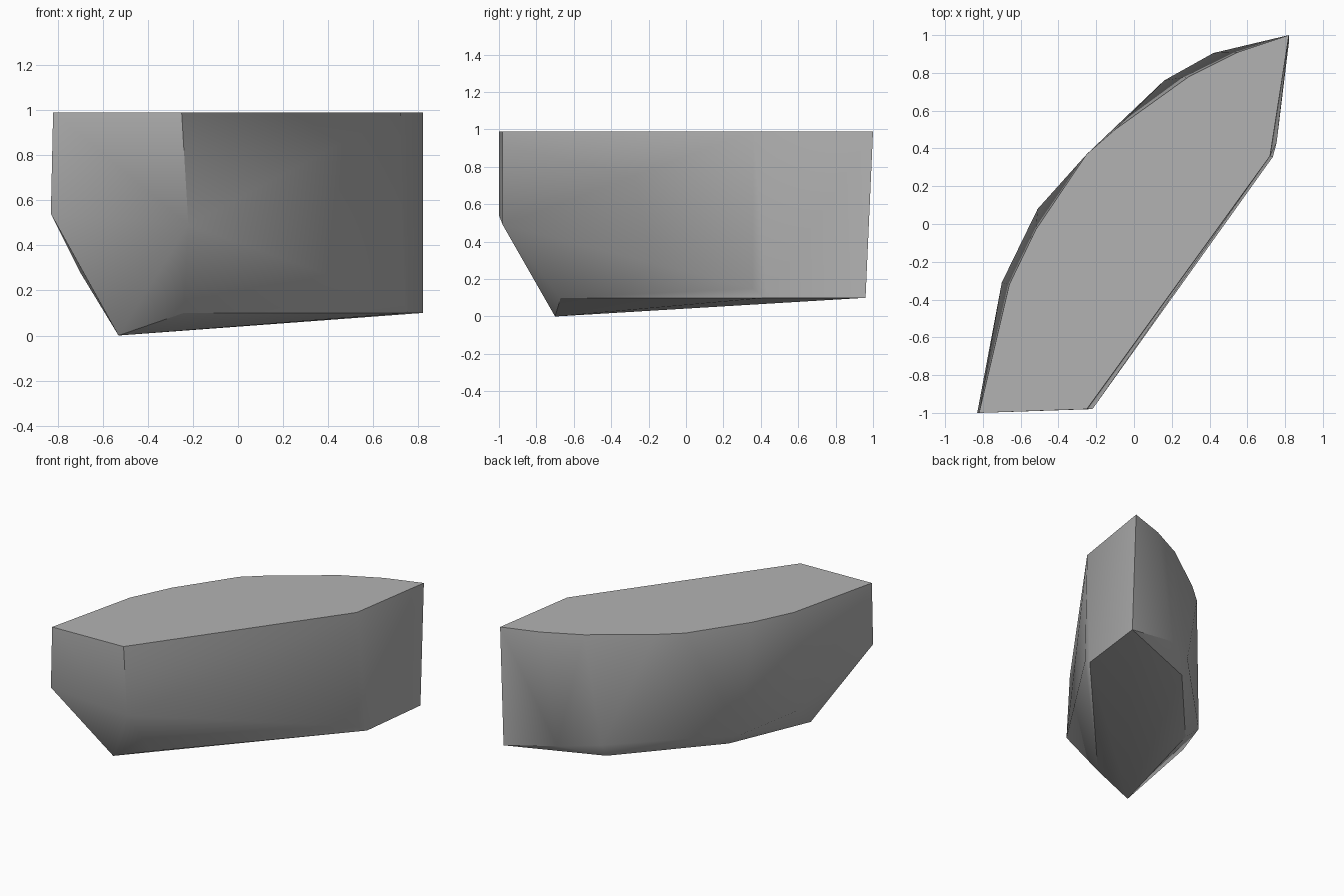
import bpy, bmesh, math

cube = bpy.data.objects.get("Cube")
if cube:
    bpy.data.objects.remove(cube, do_unlink=True)

TOP = 0.99      # flat deck height
FLOOR = 0.10    # rim of the underside

# Flat top outline, counter-clockwise from the front
deck = [(-0.82, -1.0), (-0.25, -0.98), (0.72, 0.36), (0.82, 1.0), (0.55, 0.91),
        (0.29, 0.78), (-0.10, 0.50), (-0.25, 0.37), (-0.52, -0.03), (-0.66, -0.32)]

# Lower edge of the side walls
wall_base = [(-0.83, -1.0, 0.54), (-0.22, -0.98, 0.49), (0.735, 0.355, 0.15),
             (0.42, 0.905, 0.18), (0.16, 0.76, 0.20), (-0.51, 0.08, 0.20),
             (-0.70, -0.31, 0.28)]

# Underside rim and its lowest point
under_rim = [(-0.24, -0.67), (0.755, 0.43), (0.82, 0.96), (0.16, 0.70), (-0.40, 0.07)]
keel = (-0.53, -0.70, 0.0)

points = [(x, y, TOP) for x, y in deck] + wall_base
points += [(x, y, FLOOR) for x, y in under_rim] + [keel]

# Wrap the outlines in one faceted solid
bm = bmesh.new()
for p in points:
    bm.verts.new(p)
bmesh.ops.convex_hull(bm, input=bm.verts)
bmesh.ops.dissolve_limit(bm, angle_limit=math.radians(0.5), verts=bm.verts, edges=bm.edges)
bmesh.ops.recalc_face_normals(bm, faces=bm.faces)
bm.normal_update()

# Smooth walls, with crisp deck, underside and corner edges
for f in bm.faces:
    f.smooth = True
for e in bm.edges:
    a, b = (f.normal for f in e.link_faces)
    deck_edge = max(a.z, b.z) > 0.8
    under_edge = (a.z < -0.8) != (b.z < -0.8)
    e.smooth = not (deck_edge or under_edge or a.angle(b) > math.radians(45))

mesh = bpy.data.meshes.new("faceted_block")
bm.to_mesh(mesh)
bm.free()
block = bpy.data.objects.new("faceted_block", mesh)
bpy.context.collection.objects.link(block)

# Plain grey surface
grey = bpy.data.materials.new("plain_grey")
grey.use_nodes = True
colour = (0.45, 0.45, 0.45, 1.0)
grey.diffuse_color = colour
grey.node_tree.nodes["Principled BSDF"].inputs["Base Color"].default_value = colour
mesh.materials.append(grey)
